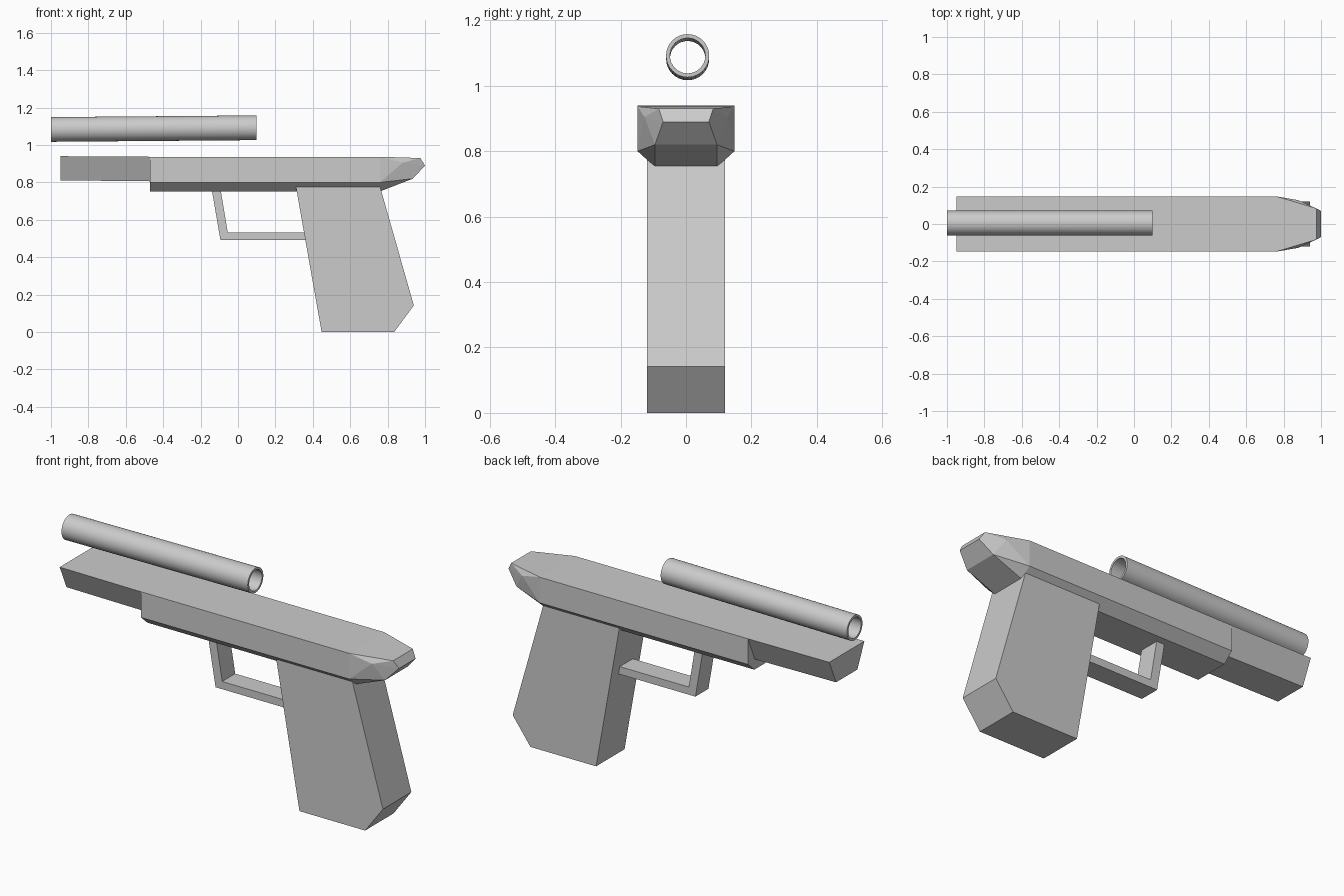
import bpy, bmesh, math
from mathutils import Vector

cube = bpy.data.objects.get("Cube")
if cube:
    bpy.data.objects.remove(cube, do_unlink=True)

grey = bpy.data.materials.new("plain grey")
grey.use_nodes = True
colour = (0.6, 0.6, 0.6, 1)
grey.diffuse_color = colour
grey.node_tree.nodes["Principled BSDF"].inputs["Base Color"].default_value = colour


def finish(name, bm):
    bmesh.ops.recalc_face_normals(bm, faces=bm.faces)
    mesh = bpy.data.meshes.new(name)
    bm.to_mesh(mesh)
    bm.free()
    mesh.materials.append(grey)
    obj = bpy.data.objects.new(name, mesh)
    bpy.context.collection.objects.link(obj)
    return obj


def loft(name, rings, capped=True):
    """Join rings of points; without caps the last ring joins the first."""
    bm = bmesh.new()
    loops = [[bm.verts.new(p) for p in ring] for ring in rings]
    pairs = list(zip(loops, loops[1:]))
    if not capped:
        pairs.append((loops[-1], loops[0]))
    for a, b in pairs:
        for i in range(len(a)):
            j = (i + 1) % len(a)
            bm.faces.new((a[i], a[j], b[j], b[i]))
    if capped:
        bm.faces.new(loops[0])
        bm.faces.new(loops[-1])
    return finish(name, bm)


def plate(name, outline, half_width):
    """Side outline in x and z, extruded evenly across y."""
    return loft(name, [[(x, y, z) for x, z in outline]
                       for y in (-half_width, half_width)])


def section(x, half):
    """Mirror half a cross-section of (y, z) points."""
    return [(x, y, z) for y, z in half] + [(x, -y, z) for y, z in reversed(half)]


# Main body with chamfered lower edges
body_half = [(0.148, 0.937), (0.148, 0.80), (0.095, 0.752)]
loft("main_body", [section(-0.47, body_half), section(0.76, body_half)])

# Front section with sides sloping inward
loft("front_section", [section(-0.95, [(0.148, 0.94), (0.09, 0.811)]),
                       section(-0.47, [(0.148, 0.937), (0.09, 0.806)])])

# Faceted rear end
rear = section(0.76, body_half)
for x, y, z in [(0.88, 0.127, 0.905), (0.975, 0.083, 0.93),
                (1.0, 0.07, 0.89), (0.935, 0.095, 0.82)]:
    rear += [(x, y, z), (x, -y, z)]
bm = bmesh.new()
for p in rear:
    bm.verts.new(p)
bmesh.ops.convex_hull(bm, input=bm.verts)
bmesh.ops.dissolve_limit(bm, angle_limit=math.radians(1),
                         verts=bm.verts, edges=bm.edges)
finish("rear_end", bm)

# Grip and angled guard
plate("grip", [(0.31, 0.775), (0.76, 0.775), (0.94, 0.142),
               (0.835, 0), (0.447, 0)], 0.12)
plate("guard", [(-0.14, 0.76), (-0.094, 0.492), (0.37, 0.492),
                (0.37, 0.533), (-0.055, 0.533), (-0.093, 0.76)], 0.055)

# Open tube floating above, tilted very slightly
ends = [Vector((-1, 0.005, 1.083)), Vector((0.1, 0.005, 1.092))]


def circle(centre, radius, sides=32):
    turns = [math.tau * i / sides for i in range(sides)]
    return [centre + Vector((0, math.cos(t), math.sin(t))) * radius for t in turns]


tube = loft("tube", [circle(ends[0], 0.066), circle(ends[1], 0.066),
                     circle(ends[1], 0.054), circle(ends[0], 0.054)], capped=False)
bpy.ops.object.select_all(action="DESELECT")
tube.select_set(True)
bpy.context.view_layer.objects.active = tube
bpy.ops.object.shade_smooth_by_angle(angle=math.radians(30))
